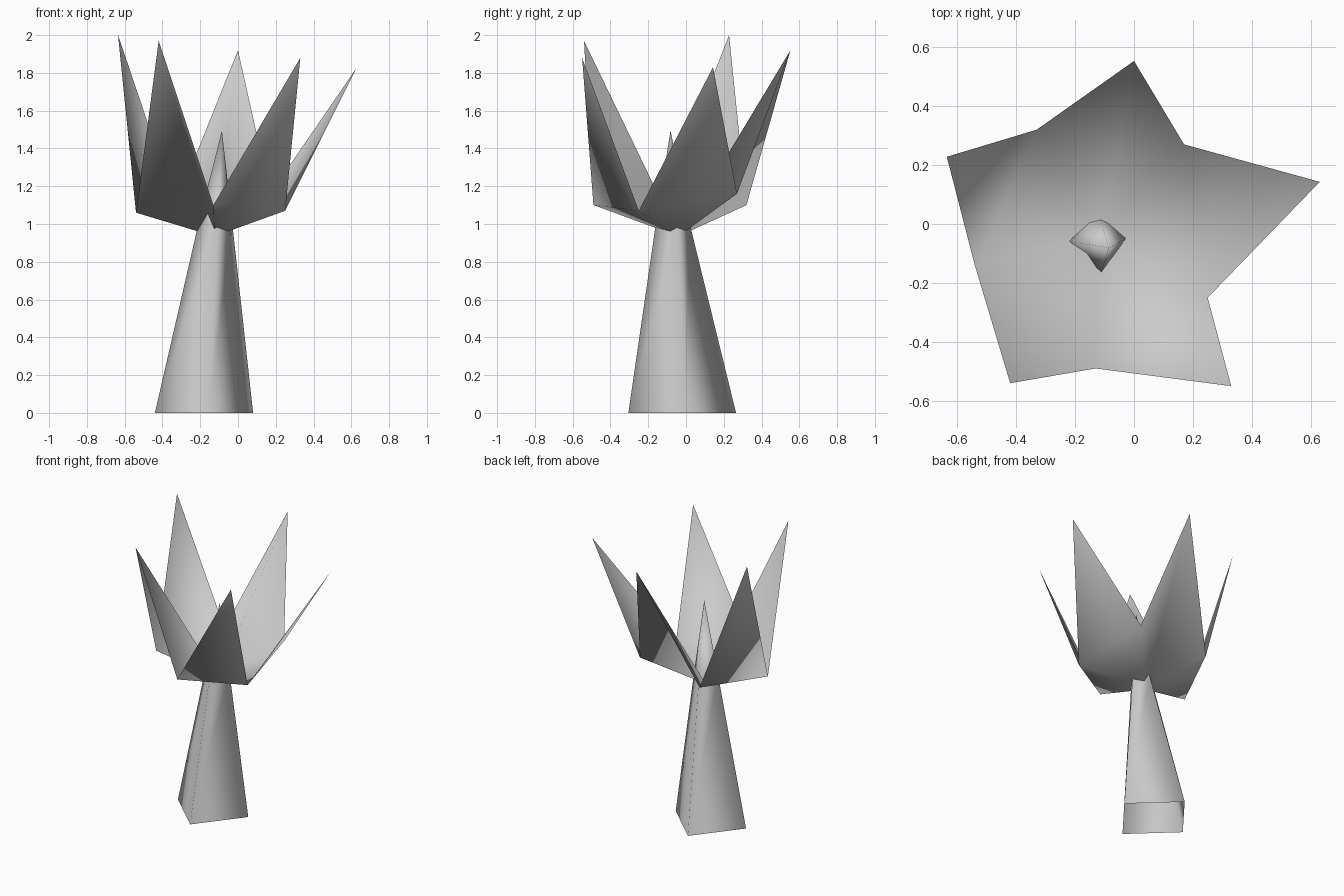
import bpy, bmesh

if "Cube" in bpy.data.objects:
    bpy.data.objects.remove(bpy.data.objects["Cube"])


def make_object(name, build):
    bm = bmesh.new()
    build(bm)
    for f in bm.faces:
        f.smooth = True
    mesh = bpy.data.meshes.new(name)
    bm.to_mesh(mesh)
    bm.free()
    obj = bpy.data.objects.new(name, mesh)
    bpy.context.collection.objects.link(obj)
    return obj


FOOT = [(0.08, 0.0, 0), (-0.20, 0.265, 0), (-0.44, -0.04, 0), (-0.16, -0.305, 0)]
NECK = [(-0.03, -0.05, 1.0), (-0.115, 0.02, 1.0), (-0.21, -0.06, 1.0), (-0.11, -0.16, 1.0)]


# Stem: four-sided taper, open at both ends
def build_stem(bm):
    foot = [bm.verts.new(p) for p in FOOT]
    neck = [bm.verts.new(p) for p in NECK]
    for i in range(4):
        j = (i + 1) % 4
        bm.faces.new((foot[i], foot[j], neck[j], neck[i]))


# Pistil: slim pyramid standing on the neck of the stem
def build_pistil(bm):
    neck = [bm.verts.new(p) for p in NECK]
    apex = bm.verts.new((-0.085, -0.082, 1.495))
    for i in range(4):
        bm.faces.new((neck[i], neck[(i + 1) % 4], apex))


# Petals: five blades rising from a shallow cup; two are creased down their middle
def build_petals(bm):
    tips = [bm.verts.new(p) for p in
            [(0.63, 0.143, 1.83), (0.0, 0.553, 1.92), (-0.635, 0.228, 2.0),
             (-0.42, -0.54, 1.97), (0.33, -0.55, 1.88)]]
    notches = [bm.verts.new(p) for p in
               [(0.25, -0.25, 1.07), (0.17, 0.27, 1.16), (-0.33, 0.32, 1.10),
                (-0.54, -0.14, 1.06), (-0.13, -0.49, 1.10)]]
    base = bm.verts.new((-0.125, -0.04, 0.935))
    creased = (1, 3)
    for i, tip in enumerate(tips):
        a, b = notches[i], notches[(i + 1) % 5]
        if i in creased:
            tris = [(a, tip, base), (tip, b, base)]
        else:
            tris = [(a, tip, b), (a, b, base)]
        for t in tris:
            bm.faces.new(t)
    bmesh.ops.recalc_face_normals(bm, faces=bm.faces)


make_object("stem", build_stem)
make_object("pistil", build_pistil)
make_object("petals", build_petals)
